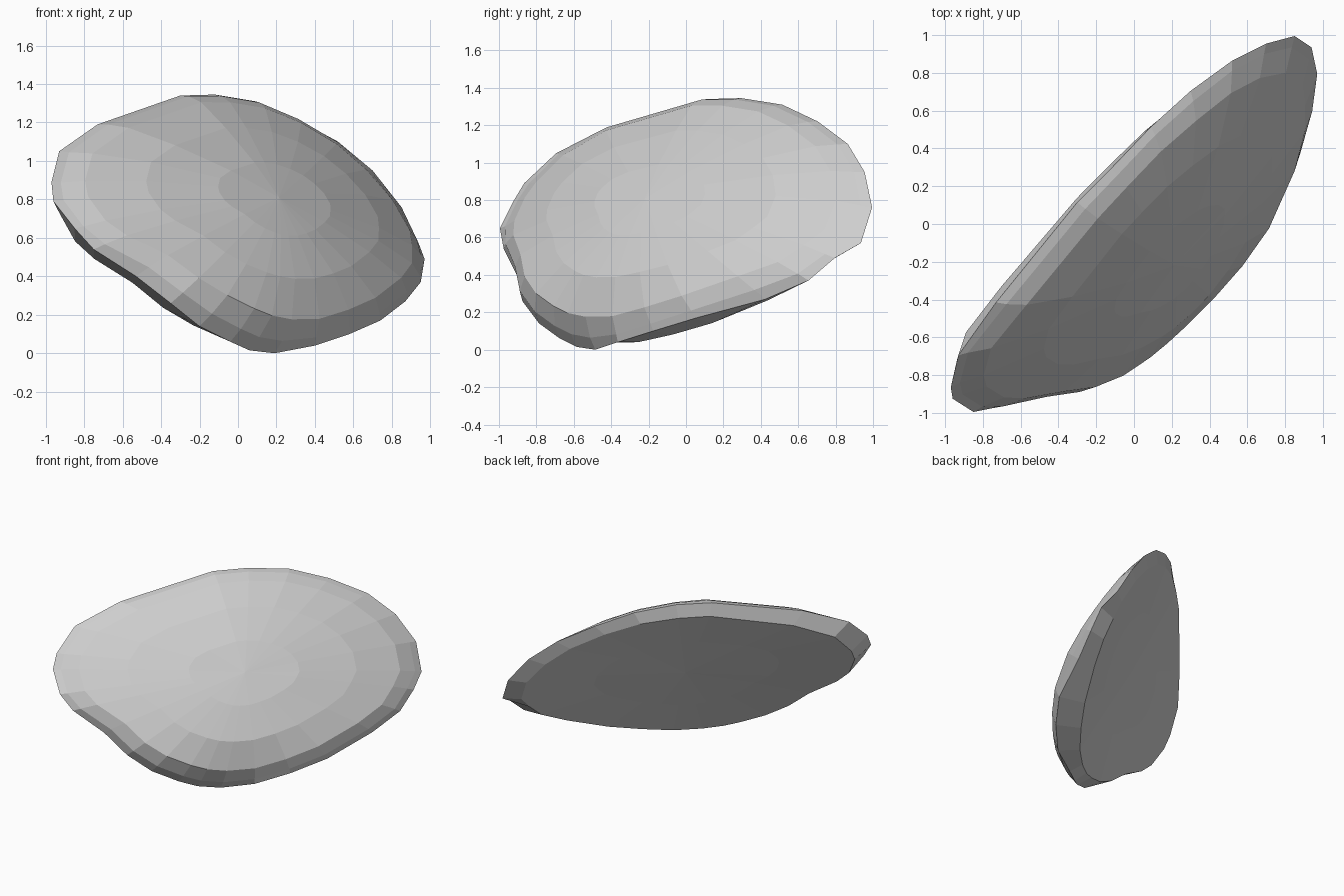
import bpy, bmesh, math
from mathutils import Vector

if "Cube" in bpy.data.objects:
    bpy.data.objects.remove(bpy.data.objects["Cube"])

# Local frame of the leaning slab: length, slope and thickness directions
C, S, H = math.cos(math.radians(30)), 0.5, math.sqrt(0.5)
U = Vector((H, H, 0))
W = Vector((-S * H, S * H, C))
N = Vector((C * H, -C * H, S))

# Outer ridge of the stone
RIDGE = [(-.30, .12, 1.34), (-.12, .30, 1.345), (.09, .52, 1.31), (.30, .71, 1.22),
         (.52, .87, 1.10), (.70, .96, .95), (.85, 1.0, .76), (.94, .94, .57),
         (.97, .80, .49), (.95, .66, .37), (.87, .43, .27), (.74, .06, .17),
         (.58, -.17, .10), (.40, -.36, .04), (.19, -.48, 0), (.06, -.58, .015),
         (-.04, -.67, .06), (-.20, -.78, .14), (-.35, -.87, .26), (-.53, -.90, .40),
         (-.75, -.97, .54), (-.85, -.99, .65), (-.96, -.92, .79), (-.97, -.86, .89),
         (-.93, -.69, 1.05), (-.73, -.41, 1.19)]
CU, CW = 0.0, 0.55   # centre of the rings


def front(u, w):
    """Domed front that drops off faster near the lower rim."""
    low = max(0.0, 0.1 - w)
    return 0.68 - 0.17 * (u + .08) ** 2 - 0.2 * (w - .3) ** 2 - low * low


def back(u, w):
    return 0.35 - 0.06 * u * u


bm = bmesh.new()
ridge = [bm.verts.new(p) for p in RIDGE]
n = len(ridge)


def cap(height, rings):
    """Close one side with shrinking rings; each is (scale, blend to surface)."""
    prev = ridge
    for k, blend in rings:
        ring = []
        for p in map(Vector, RIDGE):
            u = CU + (p.dot(U) - CU) * k
            w = CW + (p.dot(W) - CW) * k
            t = p.dot(N) * (1 - blend) + height(u, w) * blend
            ring.append(bm.verts.new(U * u + W * w + N * t))
        for i in range(n):
            j = (i + 1) % n
            bm.faces.new((prev[i], prev[j], ring[j], ring[i]))
        prev = ring
    mid = bm.verts.new(U * CU + W * CW + N * height(CU, CW))
    for i in range(n):
        bm.faces.new((prev[i], prev[(i + 1) % n], mid))


cap(front, ((.96, .6), (.87, 1), (.62, 1), (.3, 1)))
cap(back, ((.9, 1), (.5, 1)))
bmesh.ops.recalc_face_normals(bm, faces=bm.faces[:])

# Rest on the ground and centre
for a in range(3):
    vals = [v.co[a] for v in bm.verts]
    off = min(vals) if a == 2 else (min(vals) + max(vals)) / 2
    for v in bm.verts:
        v.co[a] -= off

mesh = bpy.data.meshes.new("stone")
bm.to_mesh(mesh)
bm.free()
stone = bpy.data.objects.new("stone", mesh)
bpy.context.collection.objects.link(stone)

mat = bpy.data.materials.new("light grey")
mat.diffuse_color = (0.62, 0.62, 0.62, 1)
mat.use_nodes = True
mat.node_tree.nodes["Principled BSDF"].inputs["Base Color"].default_value = mat.diffuse_color
mesh.materials.append(mat)
